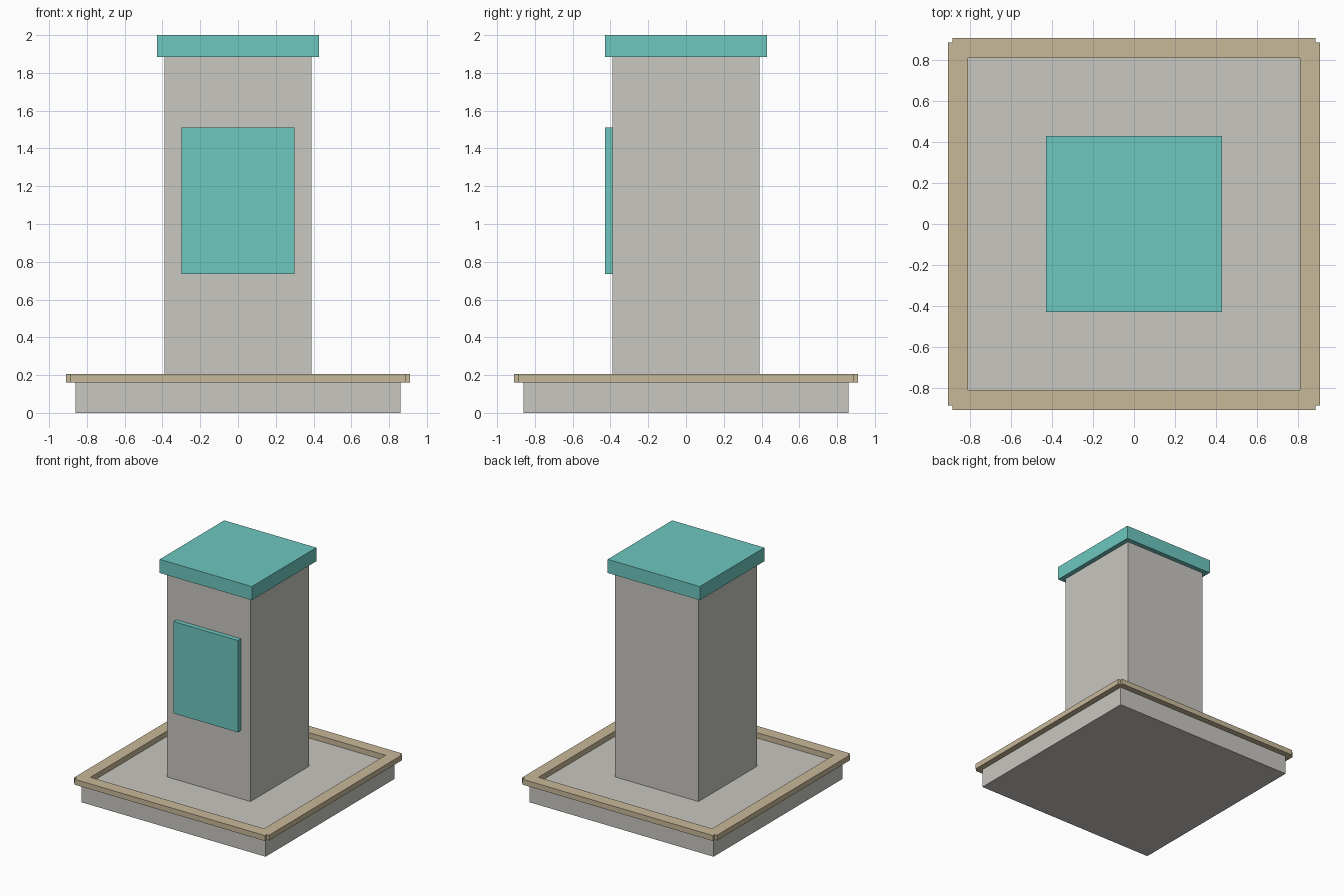
import bpy
import bmesh
from mathutils import Vector

if "Cube" in bpy.data.objects:
    bpy.data.objects.remove(bpy.data.objects["Cube"], do_unlink=True)


def material(name, rgb):
    mat = bpy.data.materials.new(name)
    mat.use_nodes = True
    mat.diffuse_color = (*rgb, 1)
    mat.node_tree.nodes["Principled BSDF"].inputs["Base Color"].default_value = (*rgb, 1)
    return mat


stone = material("warm grey stone", (0.58, 0.57, 0.53))
teal = material("teal", (0.155, 0.57, 0.525))
tan = material("tan trim", (0.575, 0.48, 0.32))


def box(name, low, high, mat):
    """Axis-aligned box between two opposite corners."""
    low, high = Vector(low), Vector(high)
    bm = bmesh.new()
    bmesh.ops.create_cube(bm, size=1)
    bmesh.ops.scale(bm, vec=high - low, verts=bm.verts)
    bmesh.ops.translate(bm, vec=(low + high) / 2, verts=bm.verts)
    mesh = bpy.data.meshes.new(name)
    bm.to_mesh(mesh)
    bm.free()
    mesh.materials.append(mat)
    obj = bpy.data.objects.new(name, mesh)
    bpy.context.collection.objects.link(obj)
    return obj


# Plinth, pillar and cap
base_top, rim_top, post_top = 0.16, 0.205, 1.885
box("base_slab", (-0.86, -0.86, 0), (0.86, 0.86, base_top), stone)
box("pillar", (-0.39, -0.39, base_top), (0.39, 0.39, post_top), stone)
box("cap", (-0.43, -0.43, post_top), (0.43, 0.43, 2), teal)

# Raised panel on the front of the pillar
box("front_panel", (-0.3, -0.43, 0.735), (0.3, -0.39, 1.51), teal)

# Edging bars, crossing at the corners to leave small notches
inner, outer, reach = 0.81, 0.91, 0.887
for name, side in (("front", -1), ("back", 1)):
    a, b = sorted((side * inner, side * outer))
    box(name + "_edging", (-reach, a, base_top), (reach, b, rim_top), tan)
for name, side in (("right", -1), ("left", 1)):
    a, b = sorted((side * inner, side * outer))
    box(name + "_edging", (a, -reach, base_top), (b, reach, rim_top), tan)
